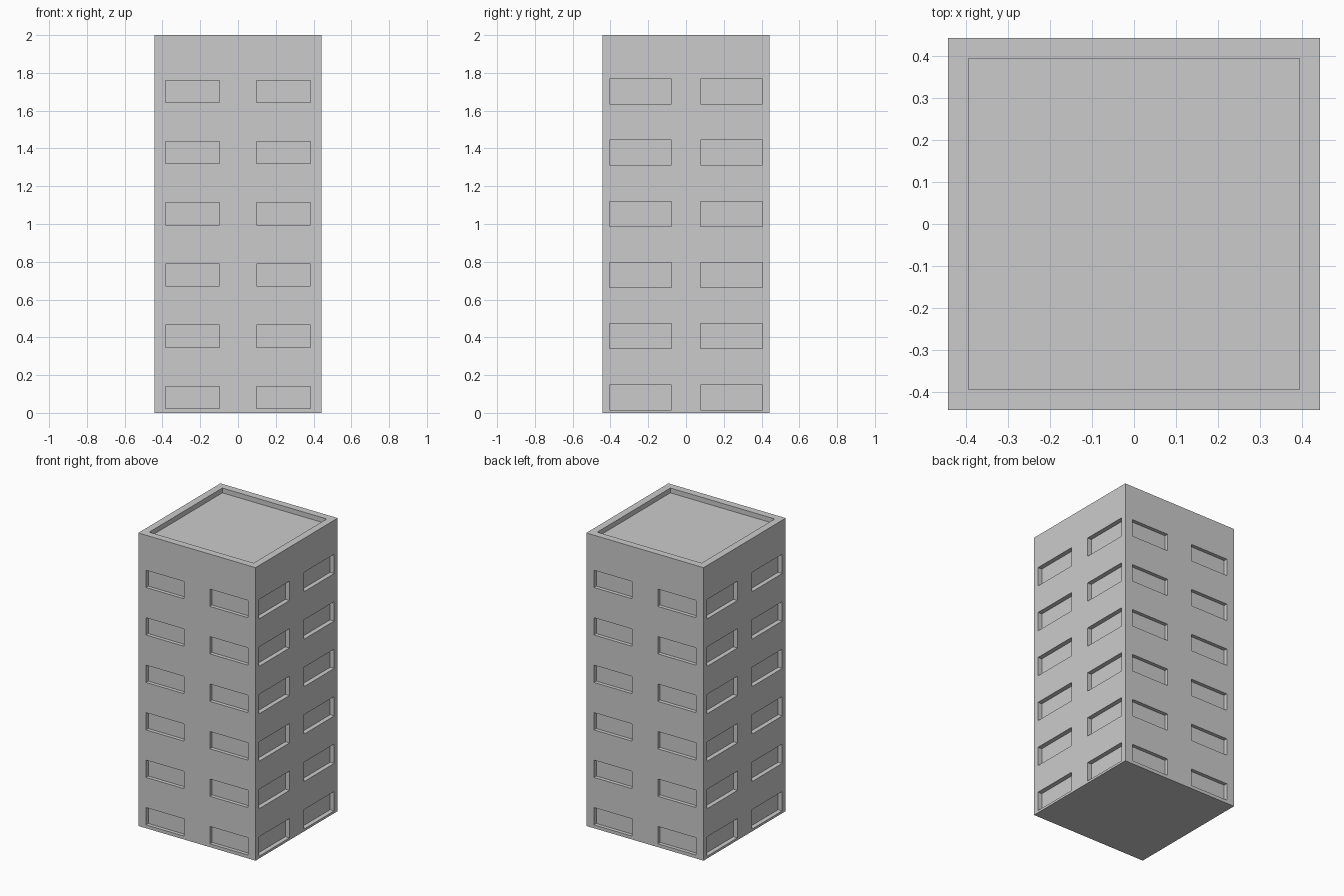
import bpy, bmesh
from mathutils import Matrix, Vector

if "Cube" in bpy.data.objects:
    bpy.data.objects.remove(bpy.data.objects["Cube"])

HALF = 0.443      # half width of the square tower
HEIGHT = 2.0
FLOORS = 6
PITCH = 0.324     # floor to floor distance
FIRST_Z = 0.082   # centre height of lowest windows


def add_box(bm, lo, hi):
    lo, hi = Vector(lo), Vector(hi)
    m = Matrix.Translation((lo + hi) / 2) @ Matrix.Diagonal((*(hi - lo), 1))
    bmesh.ops.create_cube(bm, size=1, matrix=m)


def make_object(name, bm):
    mesh = bpy.data.meshes.new(name)
    bm.to_mesh(mesh)
    bm.free()
    obj = bpy.data.objects.new(name, mesh)
    bpy.context.collection.objects.link(obj)
    return obj


# tower block
bm = bmesh.new()
add_box(bm, (-HALF, -HALF, 0), (HALF, HALF, HEIGHT))
tower = make_object("tower_block", bm)

# cutters: sunken roof and window recesses
bm = bmesh.new()
add_box(bm, (-0.394, -0.394, HEIGHT - 0.033), (0.394, 0.394, HEIGHT + 0.1))
for floor in range(FLOORS):
    z = FIRST_Z + floor * PITCH
    for side in (-1, 1):
        for half in (-1, 1):
            # front and back windows
            xs = sorted((half * 0.097, half * 0.385))
            ys = sorted((side * (HALF - 0.025), side * (HALF + 0.1)))
            add_box(bm, (xs[0], ys[0], z - 0.059), (xs[1], ys[1], z + 0.059))
            # left and right windows, slightly larger and deeper
            xs = sorted((side * (HALF - 0.031), side * (HALF + 0.1)))
            ys = sorted((half * 0.077, half * 0.405))
            add_box(bm, (xs[0], ys[0], z - 0.066), (xs[1], ys[1], z + 0.066))
            # trim the corners of the cutters' outside overlap is not needed
cutter = make_object("recess_cutter", bm)
cutter.hide_render = True

# carve the recesses
mod = tower.modifiers.new("recesses", 'BOOLEAN')
mod.operation = 'DIFFERENCE'
mod.solver = 'EXACT'
mod.object = cutter
bpy.context.view_layer.objects.active = tower
tower.select_set(True)
bpy.ops.object.modifier_apply(modifier=mod.name)
bpy.data.objects.remove(cutter)
